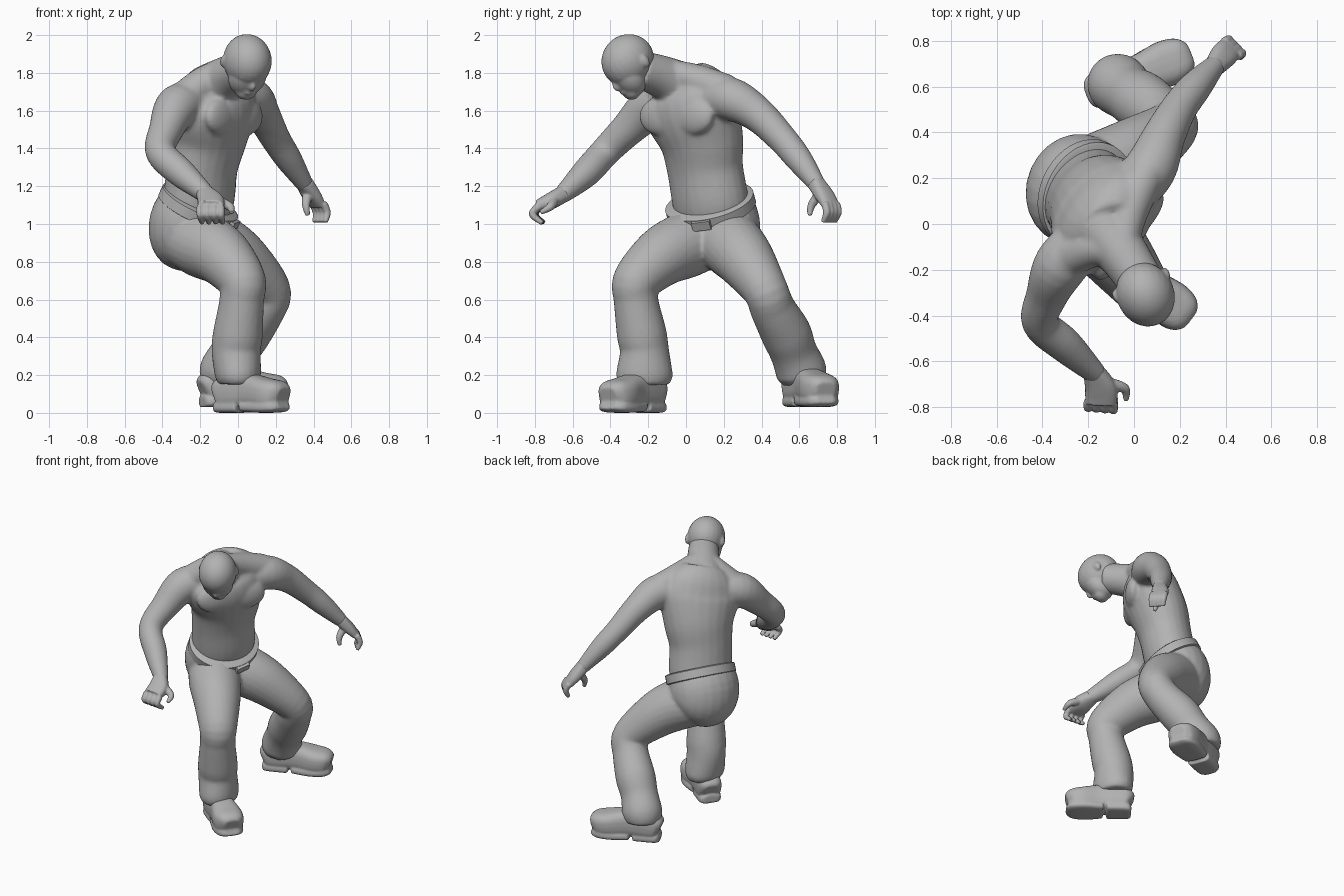
import bpy
import bmesh
import math
from mathutils import Vector, Matrix

if "Cube" in bpy.data.objects:
    bpy.data.objects.remove(bpy.data.objects["Cube"], do_unlink=True)

UP = Vector((0, 0, 1))

clay = bpy.data.materials.new("clay grey")
clay.use_nodes = True
clay.diffuse_color = (.45, .45, .45, 1)
clay.node_tree.nodes["Principled BSDF"].inputs["Base Color"].default_value = clay.diffuse_color


def spline(points, steps):
    """Catmull-Rom curve through position-and-radius rows."""
    rows = []
    for i in range(len(points) - 1):
        a, b, c, d = (points[min(max(i + k, 0), len(points) - 1)] for k in (-1, 0, 1, 2))
        for s in range(steps):
            t = s / steps
            rows.append((b * 2 + (c - a) * t + (a * 2 - b * 5 + c * 4 - d) * t ** 2
                         + (b * 3 - a - c * 3 + d) * t ** 3) * .5)
    return rows + [points[-1]]


def loft(bm, rings, side, power=2, count=24, steps=5):
    """Closed tube through rings of x, y, z, half width and half depth."""
    points = [Vector(r if len(r) == 5 else (*r, r[-1])) for r in rings]
    rows = spline(points, steps)
    centres = [Vector(r[:3]) for r in rows]
    loops = []
    for i, row in enumerate(rows):
        tangent = (centres[min(i + 1, len(rows) - 1)] - centres[max(i - 1, 0)]).normalized()
        u = Vector(side)
        u = (u - tangent * u.dot(tangent)).normalized()
        v = tangent.cross(u)
        loop = []
        for k in range(count):
            angle = math.tau * k / count
            c, s = (math.copysign(abs(f(angle)) ** (2 / power), f(angle)) for f in (math.cos, math.sin))
            loop.append(bm.verts.new(centres[i] + u * c * row[3] + v * s * row[4]))
        loops.append(loop)
    for low, high in zip(loops, loops[1:]):
        for k in range(count):
            j = (k + 1) % count
            bm.faces.new((low[k], low[j], high[j], high[k]))
    bm.faces.new(loops[0][::-1])
    bm.faces.new(loops[-1])


def blob(bm, centre, axes, size):
    """Ellipsoid along three axes."""
    columns = [Vector(a).normalized() * s for a, s in zip(axes, size)]
    matrix = Matrix(columns).transposed().to_4x4()
    matrix.translation = centre
    bmesh.ops.create_uvsphere(bm, u_segments=24, v_segments=16, radius=1, matrix=matrix)


def finish(bm, name, voxel=None, smooth=0):
    """Turn the parts into one object, fused when a voxel size is given."""
    bmesh.ops.recalc_face_normals(bm, faces=bm.faces)
    mesh = bpy.data.meshes.new(name)
    bm.to_mesh(mesh)
    bm.free()
    mesh.materials.append(clay)
    obj = bpy.data.objects.new(name, mesh)
    bpy.context.collection.objects.link(obj)
    if voxel:
        remesh = obj.modifiers.new("fuse", "REMESH")
        remesh.mode = "VOXEL"
        remesh.voxel_size = voxel
        remesh.use_smooth_shade = True
        relax = obj.modifiers.new("relax", "SMOOTH")
        relax.factor = .5
        relax.iterations = smooth
    else:
        bpy.ops.object.select_all(action="DESELECT")
        obj.select_set(True)
        bpy.context.view_layer.objects.active = obj
        bpy.ops.object.shade_smooth_by_angle(angle=math.radians(40))


# Torso, leaning forward and twisted to its right
body = bmesh.new()
front, left = Vector((.8, -.6, 0)), Vector((.6, .8, 0))
loft(body, [(-.25, .15, 1.02, .2, .17), (-.21, .13, 1.12, .215, .175), (-.19, .1, 1.3, .215, .175),
            (-.16, .08, 1.45, .24, .19), (-.13, .03, 1.6, .28, .195),
            (-.13, 0, 1.71, .25, .165), (-.12, -.04, 1.79, .16, .12)], left + UP * .15)
for s in (-1, 1):
    blob(body, Vector((-.13, .03, 1.57)) + front * .135 + left * s * .11,
         (left, front, UP), (.13, .05, .1))
# Neck and the muscles that slope from it to the shoulders
loft(body, [(-.13, -.02, 1.72, .14), (-.05, -.13, 1.78, .113), (.03, -.25, 1.82, .1)], left)
loft(body, [(-.03, -.14, 1.82, .06), (-.16, -.1, 1.76, .085), (-.28, -.14, 1.67, .09)], UP)
loft(body, [(-.05, -.12, 1.82, .06), (-.02, .06, 1.76, .085), (.05, .22, 1.7, .09)], UP)

# Arms
loft(body, [(-.22, -.06, 1.64, .11), (-.32, -.18, 1.62, .118), (-.38, -.31, 1.5, .092),
            (-.41, -.43, 1.38, .08), (-.3, -.53, 1.27, .077), (-.16, -.66, 1.15, .047)], UP)
loft(body, [(-.03, .12, 1.66, .11), (.07, .24, 1.66, .115), (.13, .38, 1.58, .094),
            (.2, .51, 1.45, .079), (.27, .6, 1.34, .071), (.36, .7, 1.2, .045)], UP)
finish(body, "torso_and_arms", .012, 6)

# Head, turned right and looking down
head = bmesh.new()
flat = Vector((.4, -.9, 0)).normalized()
face = flat * .8 - UP * .6
down = -flat * .6 - UP * .8
across = face.cross(down).normalized()
skull = Vector((.05, -.308, 1.865))


def feature(forward, drop, size, offset=0):
    blob(head, skull + face * forward + down * drop + across * offset, (across, face, down), size)


feature(0, 0, (.126, .146, .138))              # cranium
feature(.05, .065, (.104, .083, .118))         # face
feature(.08, .14, (.06, .048, .048))           # chin
feature(.13, .07, (.018, .026, .032))          # nose
feature(.112, .03, (.075, .022, .016))         # brow
feature(.118, .118, (.034, .02, .012))         # lips
for s in (-1, 1):
    feature(-.035, .03, (.014, .024, .036), s * .121)
finish(head, "head", .008, 6)


# Hands with curled fingers
def hand(name, palm, first, last, bend, tip, thumb):
    bm = bmesh.new()
    first, last = Vector(first), Vector(last)
    loft(bm, palm, last - first, 2.5)
    for i in range(4):
        base = first.lerp(last, i / 3)
        middle, end = base + Vector(bend), base + Vector(tip)
        loft(bm, [(*base, .021), (*middle, .02), (*end, .013)], last - first, count=10)
    loft(bm, [(*p, r) for p, r in zip(thumb, (.028, .022, .012))], last - first, count=10)
    finish(bm, name, .006, 2)


hand("right_hand", [(-.18, -.64, 1.165, .045, .045), (-.145, -.72, 1.12, .07, .044),
                    (-.145, -.785, 1.095, .068, .032)],
     (-.2, -.775, 1.09), (-.09, -.785, 1.09), (0, -.028, -.04), (.01, .025, -.085),
     [(-.1, -.7, 1.12), (-.04, -.72, 1.09), (-.035, -.77, 1.06)])
hand("left_hand", [(.35, .685, 1.22, .045, .043), (.39, .735, 1.15, .058, .037),
                   (.42, .765, 1.1, .055, .027)],
     (.452, .735, 1.11), (.395, .795, 1.11), (.02, .01, -.05), (.01, -.01, -.1),
     [(.37, .71, 1.16), (.36, .665, 1.1), (.37, .655, 1.045)])

# Trousers: pelvis and two bent legs with baggy hems
trousers = bmesh.new()
hip_side = Vector((.4, .92, .1))
loft(trousers, [(-.21, .13, 1.09, .232, .2), (-.25, .15, 1.01, .245, .215),
                (-.24, .16, .92, .23, .21), (-.18, .16, .84, .15, .14)], hip_side)
loft(trousers, [(-.25, .08, .92, .17), (-.18, -.01, .885, .175), (-.08, -.13, .825, .158),
                (.02, -.26, .7, .128), (.02, -.265, .6, .118), (0, -.235, .42, .132),
                (-.01, -.22, .33, .13), (0, -.22, .2, .15, .122), (0, -.22, .15, .13, .105)], (0, 1, 0))
loft(trousers, [(-.2, .21, .92, .17), (-.1, .25, .88, .172), (.02, .32, .8, .155), (.16, .42, .65, .12),
                (.13, .46, .55, .12), (.04, .53, .42, .133), (-.02, .57, .32, .125),
                (-.07, .61, .22, .135), (-.08, .62, .16, .115)], (0, 1, 0))
finish(trousers, "trousers", .012, 4)

# Belt and buckle
tilt = Vector((.42, -.25, .88)).normalized()
waist = Vector((-.21, .13, 1.095))
belt = bmesh.new()
loft(belt, [(*(waist + tilt * h), .23 + g, .2 + g)
            for h, g in ((-.035, 0), (-.028, .014), (.028, .014), (.035, 0))], hip_side, count=40, steps=1)
finish(belt, "belt")
buckle = bmesh.new()
forward = Vector((.92, -.3, 0))
forward = (forward - tilt * forward.dot(tilt)).normalized()
matrix = Matrix((forward, tilt.cross(forward), tilt)).transposed().to_4x4()
matrix.translation = waist + forward * .212
bmesh.ops.create_cube(buckle, size=1, matrix=matrix @ Matrix.Diagonal((.04, .1, .05, 1)))
finish(buckle, "belt_buckle")


# Shoes: rounded upper over heel and forefoot soles
def shoe(name, heel, toe, lift):
    bm = bmesh.new()
    heel, toe = Vector((*heel, lift)), Vector((*toe, lift))
    along = toe - heel
    side = UP.cross(along).normalized()

    def run(rows, power):
        loft(bm, [(*(heel + along * t + UP * z), w, h) for t, z, w, h in rows], side, power)

    run([(0, .09, .05, .05), (.06, .1, .08, .082), (.25, .115, .086, .1), (.5, .115, .086, .092),
         (.75, .1, .102, .084), (.92, .094, .09, .075), (1, .085, .055, .05)], 2.8)
    run([(0, .03, .05, .03), (.07, .03, .078, .03), (.38, .03, .08, .03)], 3.5)
    run([(.44, .032, .082, .028), (.72, .03, .1, .03), (.92, .034, .088, .03),
         (1, .045, .05, .025)], 3.5)
    finish(bm, name, .008, 5)


shoe("right_shoe", (-.1, -.15), (.24, -.41), 0)
shoe("left_shoe", (-.19, .57), (.24, .74), .03)
